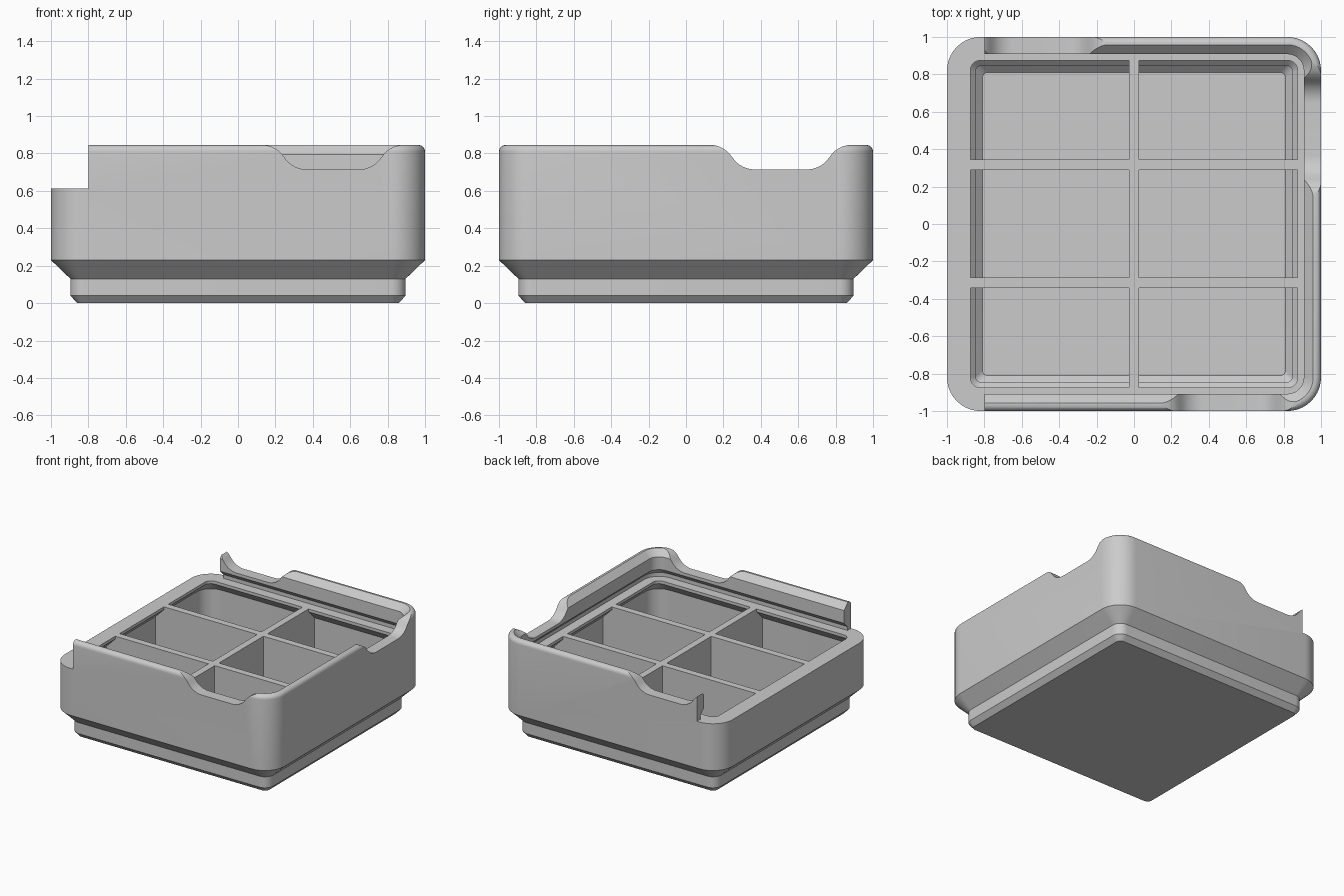
import bpy, bmesh, math

if "Cube" in bpy.data.objects:
    bpy.data.objects.remove(bpy.data.objects["Cube"], do_unlink=True)

grey = bpy.data.materials.new("matte grey")
grey.use_nodes = True
COLOUR = (0.6, 0.6, 0.6, 1)
grey.diffuse_color = COLOUR
grey.node_tree.nodes["Principled BSDF"].inputs["Base Color"].default_value = COLOUR


def finish(bm, name):
    """Turn a bmesh into a linked object with the shared material."""
    bmesh.ops.recalc_face_normals(bm, faces=bm.faces)
    mesh = bpy.data.meshes.new(name)
    bm.to_mesh(mesh)
    bm.free()
    mesh.materials.append(grey)
    obj = bpy.data.objects.new(name, mesh)
    bpy.context.collection.objects.link(obj)
    return obj


def prism(name, outline, start, depth, turn=0):
    """Extrude an x-z outline along y from start, then turn it about z."""
    bm = bmesh.new()
    front = bm.faces.new([bm.verts.new((x, start, z)) for x, z in outline])
    grown = bmesh.ops.extrude_face_region(bm, geom=[front])
    moved = [g for g in grown["geom"] if isinstance(g, bmesh.types.BMVert)]
    bmesh.ops.translate(bm, vec=(0, depth, 0), verts=moved)
    obj = finish(bm, name)
    obj.rotation_euler.z = turn
    return obj


def rounded_square(bm, half, z, steps=10):
    """Ring of vertices; corners shrink concentrically as the ring gets smaller."""
    radius = max(0.18 - (1 - half), 0.03)
    ring = []
    for corner in range(4):
        start = corner * math.pi / 2
        cx = (half - radius) * (1 if corner in (0, 3) else -1)
        cy = (half - radius) * (1 if corner < 2 else -1)
        for i in range(steps + 1):
            a = start + i / steps * math.pi / 2
            ring.append(bm.verts.new((cx + radius * math.cos(a), cy + radius * math.sin(a), z)))
    return ring


# Wall section (half width, height): foot, outer wall, rounded lip, lid groove, thin-walled pocket
TOP, ROUND, DECK = 0.845, 0.035, 0.614
section = [(0.86, 0), (0.896, 0.04), (0.896, 0.13), (1, 0.23)]
for i in range(7):
    a = i / 6 * math.pi / 2
    section.append((1 - ROUND + ROUND * math.cos(a), TOP - ROUND + ROUND * math.sin(a)))
section += [(0.958, TOP), (0.908, 0.795), (0.908, 0.69), (0.954, 0.645), (0.954, DECK)]
pocket = [(0.875, DECK), (0.875, 0.59), (0.953, 0.512), (0.953, 0.248),
          (0.846, 0.143), (0.846, 0.085), (0.811, 0.05)]

bm = bmesh.new()
rings = [rounded_square(bm, h, z) for h, z in section + pocket]
for low, high in zip(rings, rings[1:]):
    for i in range(len(low)):
        j = (i + 1) % len(low)
        bm.faces.new((low[i], low[j], high[j], high[i]))
bm.faces.new(rings[0])
bm.faces.new(rings[-1])
body = finish(bm, "bin_body")


def scoop_outline(centre):
    """Flat-bottomed opening whose sides are S-curves of two equal arcs."""
    bottom, inner, width, steps = 0.715, 0.14, 0.24, 16
    rise = TOP + 0.001 - bottom
    radius = (width ** 2 + rise ** 2) / (4 * rise)
    side = []
    for i in range(steps + 1):
        x = width * i / steps
        near = min(x, width - x)
        arc = radius - math.sqrt(radius ** 2 - near ** 2)
        side.append((inner + x, bottom + (arc if x <= width / 2 else rise - arc)))
    side.append((inner + width, 1))
    return [(centre - x, z) for x, z in reversed(side)] + [(centre + x, z) for x, z in side]


# Open side for the sliding lid, and a finger scoop in each remaining wall
opening = [(-1.2, DECK), (-0.8, DECK), (-0.8, 1.2), (-1.2, 1.2)]
cutters = [prism("lid_opening_cutter", opening, -1.2, 2.4)]
for wall, turn in (("front", 0), ("side", math.pi / 2), ("back", math.pi)):
    cutters.append(prism(wall + "_scoop_cutter", scoop_outline(0.507), -1.1, 0.25, turn))

bpy.context.view_layer.objects.active = body
for cutter in cutters:
    cutter.hide_render = True
    cut = body.modifiers.new(cutter.name, "BOOLEAN")
    cut.operation = "DIFFERENCE"
    cut.solver = "EXACT"
    cut.object = cutter
    bpy.ops.object.modifier_apply(modifier=cut.name)
for cutter in cutters:
    bpy.data.objects.remove(cutter, do_unlink=True)

bpy.ops.object.select_all(action="DESELECT")
body.select_set(True)
bpy.ops.object.shade_smooth_by_angle(angle=math.radians(30))

# Dividers follow the pocket section and make six compartments
THICK = 0.056
profile = [(h + 0.004, z) for h, z in pocket]
profile += [(-h, z) for h, z in reversed(profile)]
for name, offset, turn in (("long_divider", 0, math.pi / 2),
                           ("back_divider", 0.317, 0), ("front_divider", -0.315, 0)):
    prism(name, profile, offset - THICK / 2, THICK, turn)
